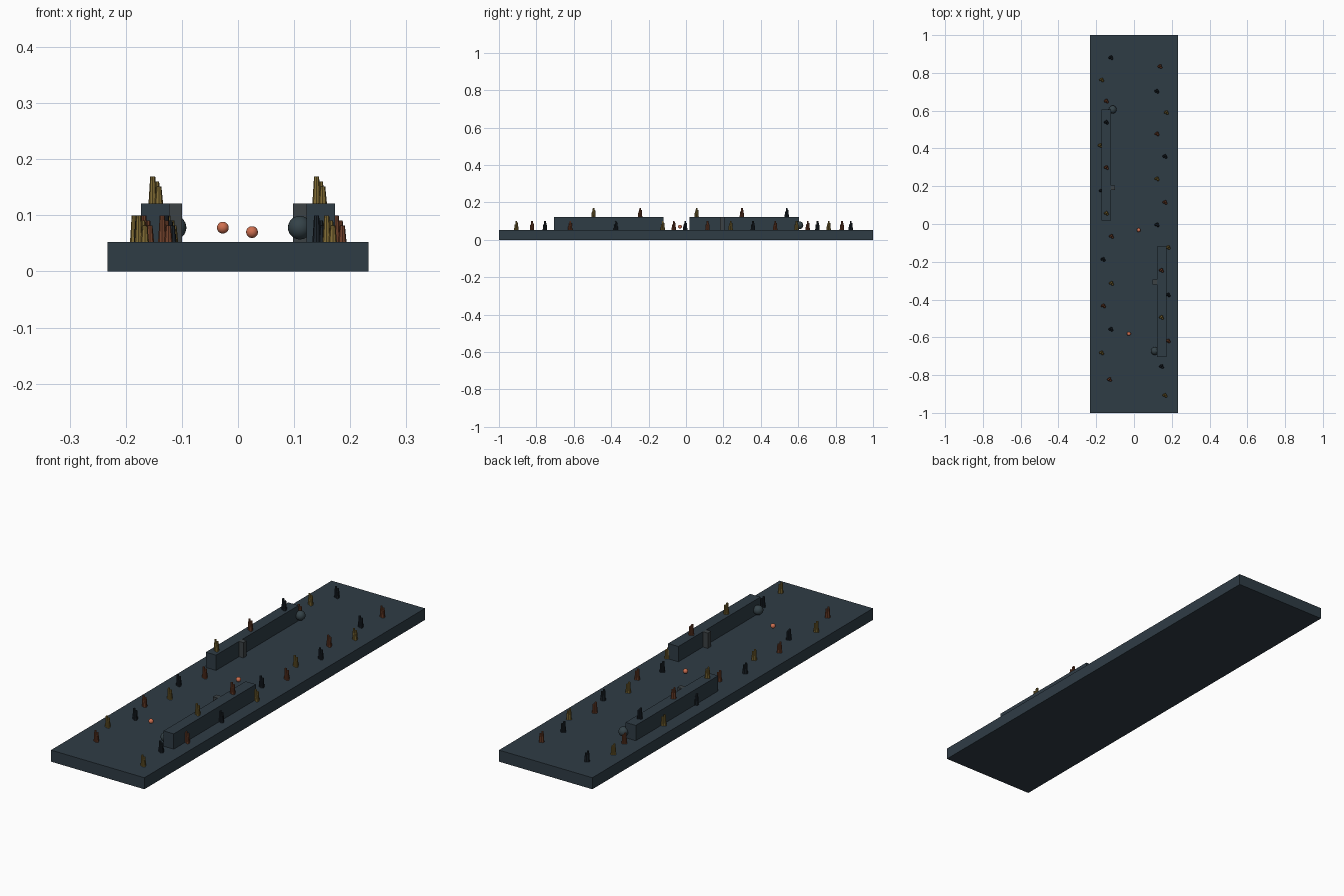
import bpy, bmesh
from mathutils import Matrix

if "Cube" in bpy.data.objects:
    bpy.data.objects.remove(bpy.data.objects["Cube"])


def material(name, rgb):
    m = bpy.data.materials.new(name)
    m.diffuse_color = (*rgb, 1)
    m.use_nodes = True
    m.node_tree.nodes["Principled BSDF"].inputs["Base Color"].default_value = m.diffuse_color
    return m


SLATE = material("slate", (0.028, 0.045, 0.06))
STONE = material("stone", (0.045, 0.055, 0.06))
BALL = material("ball_grey", (0.035, 0.055, 0.065))
CORAL = material("coral", (0.62, 0.16, 0.08))
TINTS = {
    "yellow": material("yellow", (0.22, 0.15, 0.035)),
    "orange": material("rust", (0.17, 0.055, 0.025)),
    "dark": material("dark", (0.012, 0.018, 0.025)),
}


def finish(bm, name, mat):
    me = bpy.data.meshes.new(name)
    bm.to_mesh(me)
    bm.free()
    me.materials.append(mat)
    ob = bpy.data.objects.new(name, me)
    bpy.context.collection.objects.link(ob)
    return ob


def box(name, x0, x1, y0, y1, z0, z1, mat):
    bm = bmesh.new()
    m = Matrix.Translation(((x0 + x1) / 2, (y0 + y1) / 2, (z0 + z1) / 2))
    bmesh.ops.create_cube(bm, size=1, matrix=m @ Matrix.Diagonal((x1 - x0, y1 - y0, z1 - z0, 1)))
    return finish(bm, name, mat)


def ball(name, loc, r, mat):
    bm = bmesh.new()
    bmesh.ops.create_uvsphere(bm, u_segments=24, v_segments=14, radius=r, matrix=Matrix.Translation(loc))
    for f in bm.faces:
        f.smooth = True
    return finish(bm, name, mat)


# Tapered stalks stepping down in height, standing close together
STALKS = [(-0.005, 0.001, 0.048), (0.002, 0.005, 0.039), (0.006, -0.004, 0.030)]


def tuft(x, y, z, tint):
    bm = bmesh.new()
    for dx, dy, h in STALKS:
        bmesh.ops.create_cone(bm, cap_ends=True, segments=8, radius1=0.0075, radius2=0.0045, depth=h,
                              matrix=Matrix.Translation((x + dx, y + dy, z + h / 2)))
    finish(bm, "tuft_" + tint, TINTS[tint])


# Floor slab
G, T = 0.052, 0.121
box("floor_slab", -0.233, 0.233, -1, 1, 0, G, SLATE)

# Long low walls with a small pillar and a boulder each
box("left_wall", -0.173, -0.122, 0.018, 0.605, G, T, SLATE)
box("right_wall", 0.122, 0.173, -0.705, -0.12, G, T, SLATE)
box("left_pillar", -0.124, -0.100, 0.181, 0.205, G, T, STONE)
box("right_pillar", 0.098, 0.124, -0.319, -0.295, G, T, STONE)
ball("left_boulder", (-0.113, 0.606, 0.078), 0.021, BALL)
ball("right_boulder", (0.110, -0.672, 0.078), 0.021, BALL)

# Small floating balls
ball("front_float", (-0.027, -0.581, 0.078), 0.0105, CORAL)
ball("middle_float", (0.025, -0.032, 0.070), 0.0105, CORAL)

# Tufts: x, y, on top of a wall or not
left = [(-.123, .88, 0), (-.172, .762, 0), (-.148, .65, 0), (-.147, .538, 1), (-.18, .415, 0),
        (-.147, .298, 1), (-.173, .175, 0), (-.147, .056, 1), (-.12, -.066, 0), (-.164, -.188, 0),
        (-.12, -.315, 0), (-.163, -.434, 0), (-.123, -.558, 0), (-.172, -.683, 0), (-.13, -.824, 0)]
right = [(.163, -.908, 0), (.145, -.755, 0), (.18, -.62, 0), (.145, -.495, 1), (.18, -.376, 0),
         (.145, -.246, 1), (.18, -.125, 0), (.121, -.005, 0), (.163, .114, 0), (.121, .238, 0),
         (.163, .357, 0), (.121, .476, 0), (.17, .59, 0), (.12, .702, 0), (.137, .833, 0)]
for row, cycle in ((left, ("dark", "yellow", "orange")), (right, ("yellow", "dark", "orange"))):
    for i, (x, y, on_wall) in enumerate(row):
        tuft(x, y, T if on_wall else G, cycle[i % 3])
